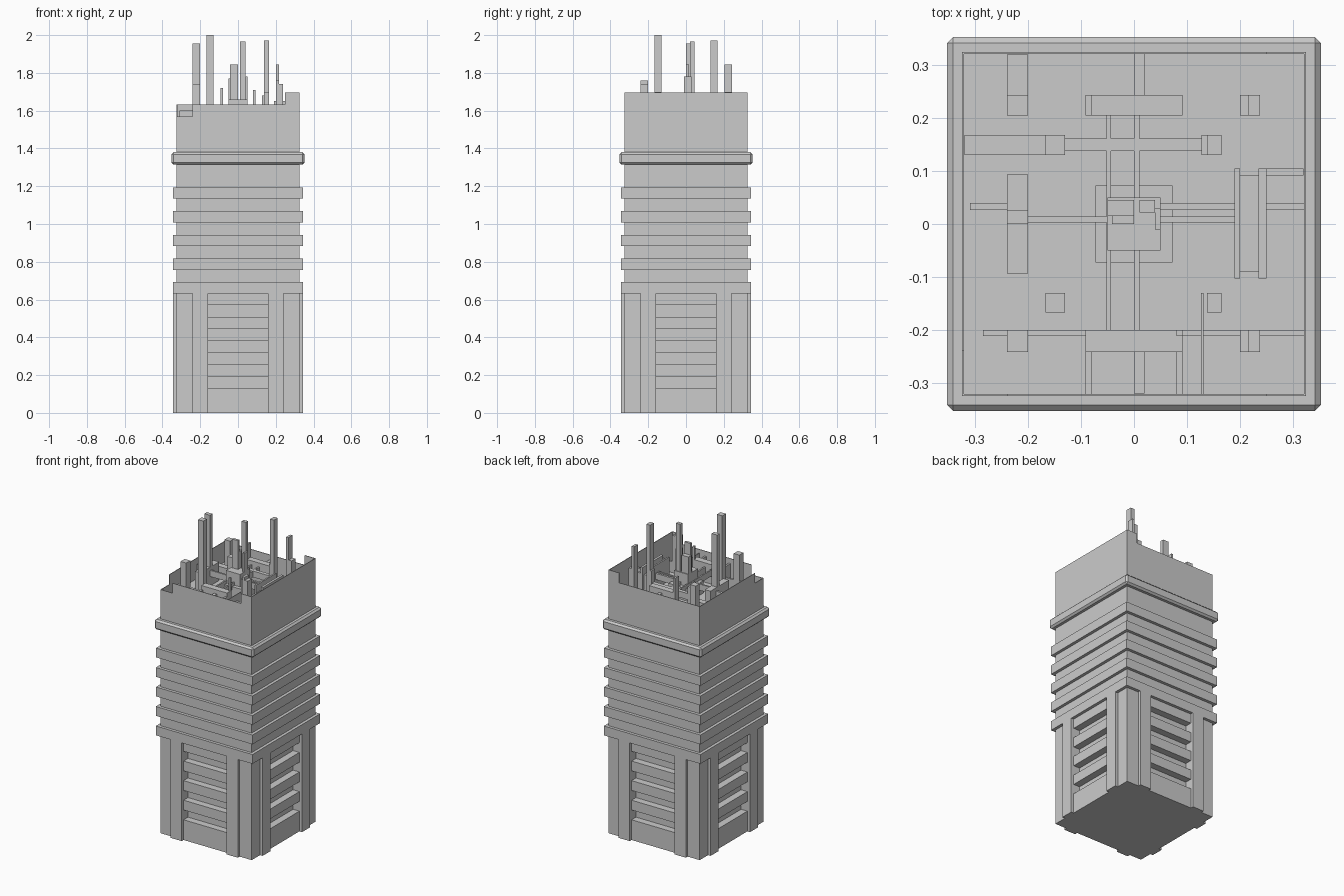
import bpy, bmesh
from mathutils import Matrix, Vector
from math import radians

B = 0.325      # half width of the body
ROOF = 1.50    # sunken roof level


def add_boxes(name, boxes, spin=1):
    """One object from boxes (x0, x1, y0, y1, z0, z1), repeated round z in quarter turns."""
    bm = bmesh.new()
    for k in range(spin):
        turn = Matrix.Rotation(radians(90 * k), 4, 'Z')
        for x0, x1, y0, y1, z0, z1 in boxes:
            size = Matrix.Diagonal((x1 - x0, y1 - y0, z1 - z0, 1))
            mid = Matrix.Translation(Vector((x0 + x1, y0 + y1, z0 + z1)) / 2)
            bmesh.ops.create_cube(bm, size=1, matrix=turn @ mid @ size)
    mesh = bpy.data.meshes.new(name)
    bm.to_mesh(mesh)
    bm.free()
    ob = bpy.data.objects.new(name, mesh)
    bpy.context.collection.objects.link(ob)
    return ob


# Main shaft, with deep horizontal window slots cut into all four sides
shaft = add_boxes("shaft", [(-B, B, -B, B, 0, ROOF)])
slots = []
for i in range(4):
    z = 0.13 + 0.126 * i
    slots.append((-0.16, 0.16, -B - 0.05, -B + 0.045, z, z + 0.063))
cutter = add_boxes("slot_cutter", slots, 4)
mod = shaft.modifiers.new("slots", 'BOOLEAN')
mod.operation = 'DIFFERENCE'
mod.solver = 'EXACT'
mod.object = cutter
bpy.context.view_layer.objects.active = shaft
bpy.ops.object.modifier_apply(modifier="slots")
bpy.data.objects.remove(cutter)

# Pilasters on both sides of each slotted panel
add_boxes("pilasters", [(s * 0.2 - 0.04, s * 0.2 + 0.04, -0.344, -B + 0.002, 0, 0.632)
                        for s in (-1, 1)], 4)

# Five floor bands
for i in range(5):
    z = 0.632 + 0.1255 * i
    add_boxes(f"floor_band_{i + 1}", [(-0.344, 0.344, -0.344, 0.344, z, z + 0.06)])

# Chamfered cornice
cornice = add_boxes("cornice", [(-0.353, 0.353, -0.353, 0.353, 1.315, 1.38)])
bev = cornice.modifiers.new("chamfer", 'BEVEL')
bev.width = 0.011
bev.segments = 1

# Thin broken parapet round the sunken roof
T = 0.004
walls = [(B - T, B, -B, B, ROOF, 1.695)]
for y in (-B, B - T):
    walls.append((0.25, B - T, y, y + T, ROOF, 1.695))
walls += [(-0.24, 0.25, -B, -B + T, ROOF, 1.632),
          (-B, -0.24, -B, -B + T, ROOF, 1.568),
          (-B, 0.25, B - T, B, ROOF, 1.632),
          (-B, -B + T, -B + T, -0.24, ROOF, 1.568),
          (-B, -B + T, -0.24, B - T, ROOF, 1.632)]
add_boxes("parapet", walls)


def on_roof(name, items):
    """Boxes standing on the roof: (x0, x1, y0, y1, top)."""
    add_boxes(name, [(a, b, c, d, ROOF, t) for a, b, c, d, t in items])


# Masts of different heights
on_roof("masts", [
    (-0.167, -0.13, -0.167, -0.13, 2.0),
    (-0.24, -0.20, 0.0, 0.026, 1.955),
    (0.01, 0.04, 0.022, 0.045, 1.965),
    (0.138, 0.165, 0.13, 0.168, 1.972),
    (0.128, 0.138, 0.13, 0.168, 1.68),
    (-0.042, 0.0, 0.0, 0.016, 1.845),
    (-0.05, 0.0, 0.016, 0.045, 1.77),
    (0.04, 0.05, -0.01, 0.03, 1.78),
    (0.20, 0.217, 0.205, 0.244, 1.845),
    (0.217, 0.238, 0.205, 0.244, 1.70),
    (0.20, 0.217, -0.242, -0.20, 1.76),
    (0.217, 0.238, -0.242, -0.20, 1.74),
    (-0.24, -0.20, -0.242, -0.20, 1.74),
    (-0.24, -0.20, 0.205, 0.244, 1.71),
    (0.138, 0.165, -0.167, -0.13, 1.70),
    (-0.167, -0.13, 0.13, 0.168, 1.65),
    (-0.092, -0.08, 0.205, 0.244, 1.72),
    (0.08, 0.092, -0.212, -0.20, 1.71),
])

# Stepped plant room in the middle
on_roof("plant_room", [(-0.073, 0.073, -0.073, 0.073, 1.58),
                       (-0.05, 0.05, -0.05, 0.05, 1.66)])

# Equipment housings
on_roof("housings", [
    (-0.092, 0.092, -0.242, -0.20, 1.625),
    (-0.08, 0.092, 0.205, 0.244, 1.625),
    (-0.24, -0.20, -0.094, 0.094, 1.62),
    (-0.24, -0.20, 0.244, 0.32, 1.57),
    (-0.32, -0.167, 0.13, 0.168, 1.57),
    (0.19, 0.20, -0.103, 0.105, 1.65),
    (0.20, 0.235, -0.09, 0.092, 1.60),
    (0.235, 0.25, -0.103, 0.105, 1.65),
    (0.25, 0.32, 0.092, 0.105, 1.61),
    (0.0, 0.02, 0.244, 0.322, 1.60),
    (0.0, 0.02, -0.32, -0.212, 1.60),
    (-0.092, -0.08, -0.322, -0.242, 1.60),
    (0.08, 0.092, -0.322, -0.242, 1.60),
    (0.127, 0.131, -0.322, -0.13, 1.61),
    (-0.285, -0.092, -0.212, -0.20, 1.57),
    (0.092, 0.322, -0.212, -0.20, 1.57),
])

# Ducts running between the housings
add_boxes("ducts", [(x0, x1, y0, y1, 1.56, 1.60) for x0, x1, y0, y1 in (
    (-0.13, 0.128, 0.138, 0.162),
    (-0.052, -0.043, -0.20, 0.205),
    (0.0, 0.01, -0.20, 0.205),
    (-0.20, -0.05, 0.003, 0.014),
    (0.04, 0.20, 0.003, 0.014),
    (0.05, 0.217, 0.026, 0.04),
    (-0.31, -0.24, 0.026, 0.04),
    (0.25, 0.324, 0.026, 0.04),
)])
